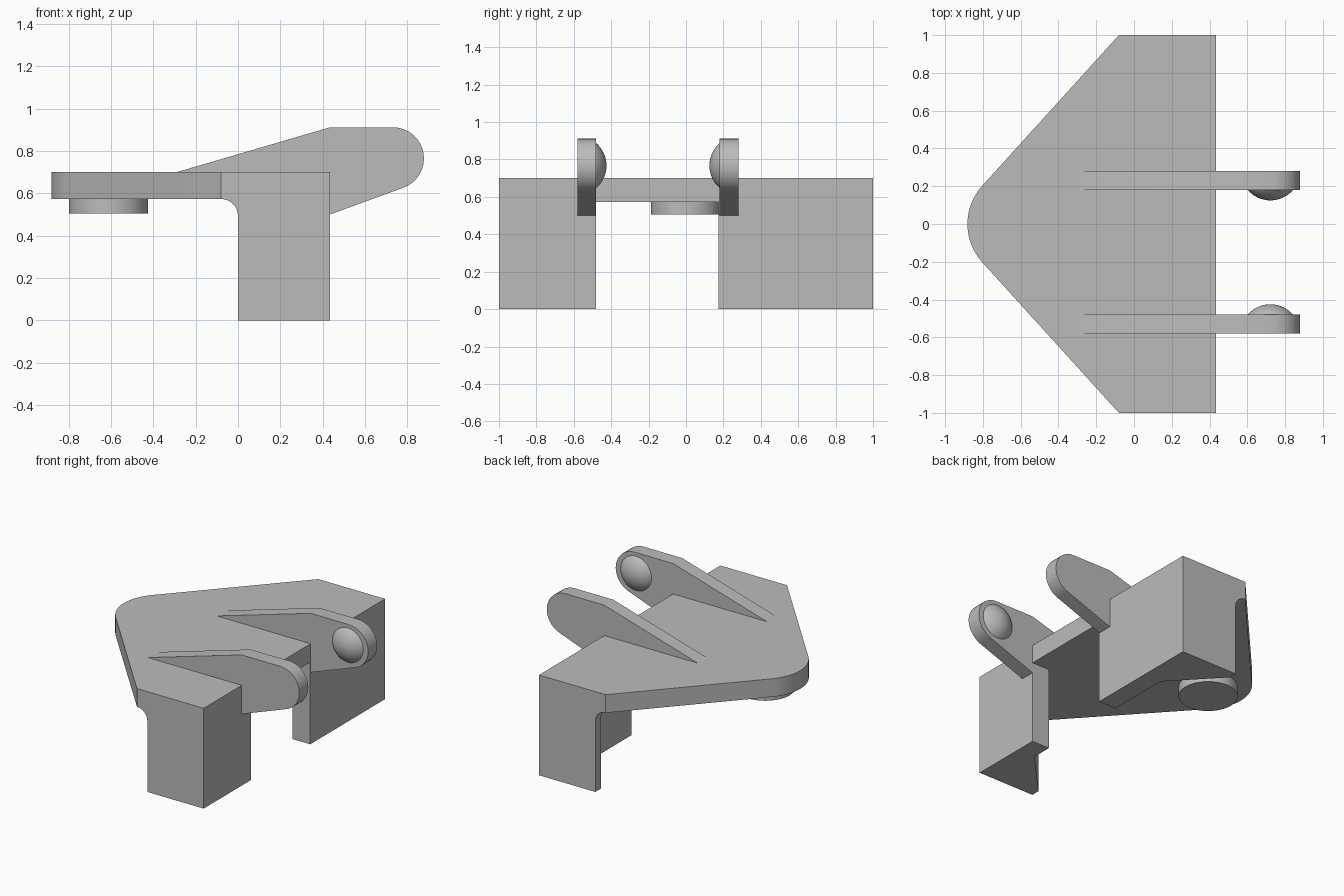
import bpy, bmesh
from math import sin, cos, radians
from mathutils import Matrix, Vector

cube = bpy.data.objects.get("Cube")
if cube:
    bpy.data.objects.remove(cube, do_unlink=True)

grey = bpy.data.materials.new("plain_grey")
grey.use_nodes = True
COLOUR = (0.5, 0.5, 0.5, 1)
grey.diffuse_color = COLOUR
grey.node_tree.nodes["Principled BSDF"].inputs["Base Color"].default_value = COLOUR


def finish(name, bm, smooth=False):
    """Turn a bmesh into a grey object."""
    bmesh.ops.recalc_face_normals(bm, faces=bm.faces)
    mesh = bpy.data.meshes.new(name)
    bm.to_mesh(mesh)
    bm.free()
    mesh.materials.append(grey)
    obj = bpy.data.objects.new(name, mesh)
    bpy.context.collection.objects.link(obj)
    if smooth:
        bpy.ops.object.select_all(action="DESELECT")
        obj.select_set(True)
        bpy.context.view_layer.objects.active = obj
        bpy.ops.object.shade_smooth_by_angle(angle=radians(30))
    return obj


def prism(name, outline, axis, low, high, smooth=False):
    """Extrude a flat outline along z (outline in x, y) or y (outline in x, z)."""
    bm = bmesh.new()
    place = (lambda a, b: (a, b, low)) if axis == "z" else (lambda a, b: (a, low, b))
    face = bm.faces.new([bm.verts.new(place(a, b)) for a, b in outline])
    extruded = bmesh.ops.extrude_face_region(bm, geom=[face])["geom"]
    step = Vector((0, 0, high - low)) if axis == "z" else Vector((0, high - low, 0))
    bmesh.ops.translate(bm, vec=step, verts=[v for v in extruded if isinstance(v, bmesh.types.BMVert)])
    return finish(name, bm, smooth)


def arc(cx, cy, radius, start, end, steps):
    angles = [radians(start + (end - start) * i / steps) for i in range(steps + 1)]
    return [(cx + radius * cos(a), cy + radius * sin(a)) for a in angles]


BACK, TOP, UNDER = 0.435, 0.7, 0.573

# Arrow-shaped top plate with a rounded tip
plate = [(BACK, -1), (BACK, 1), (-0.08, 1)] + arc(-0.582, 0, 0.3, 138, 222, 12) + [(-0.08, -1)]
prism("top_plate", plate, "z", UNDER, TOP, True)

# Round pad under the tip
prism("round_pad", arc(-0.612, 0, 0.187, 0, 352.5, 47), "z", 0.505, UNDER, True)

for side, label, inner in ((1, "left", 0.175), (-1, "right", 0.48)):
    # Leg: thin back wall widening to a wedge at the outer end
    leg = [(BACK, 1), (0, 1), (0, 0.94), (0.3, 0.62), (0.3, inner), (BACK, inner)]
    prism(label + "_leg", [(x, side * y) for x, y in leg], "z", 0, UNDER)

    # Concave fillet between leg and plate
    fillet = [(0, UNDER)] + arc(-0.08, UNDER - 0.08, 0.08, 0, 90, 8)
    prism(label + "_fillet", fillet, "y", side * 0.94, side, True)

# Hinge arms with a domed pin on each facing side
arm = [(0.3, 0.6), (-0.28, TOP - 0.03), (-0.29, TOP), (BACK, 0.912)]
arm += arc(0.732, 0.765, 0.147, 90, -72, 16) + [(BACK, 0.5), (0.3, 0.575)]
for label, face_y, inward in (("left", 0.18, -1), ("right", -0.48, 1)):
    prism(label + "_arm", arm, "y", face_y, face_y - inward * 0.1, True)

    radius, height = 0.158, 0.055
    bm = bmesh.new()
    bmesh.ops.create_uvsphere(bm, u_segments=40, v_segments=32, radius=radius,
                              matrix=Matrix.Rotation(radians(-90 * inward), 4, "X"))
    bmesh.ops.bisect_plane(bm, geom=bm.verts[:] + bm.edges[:] + bm.faces[:],
                           plane_co=(0, inward * (radius - height), 0),
                           plane_no=(0, inward, 0), clear_inner=True)
    bmesh.ops.translate(bm, verts=bm.verts,
                        vec=(0.722, face_y - inward * (radius - height), 0.767))
    bmesh.ops.holes_fill(bm, edges=[e for e in bm.edges if e.is_boundary])
    finish(label + "_dome_pin", bm, True)
